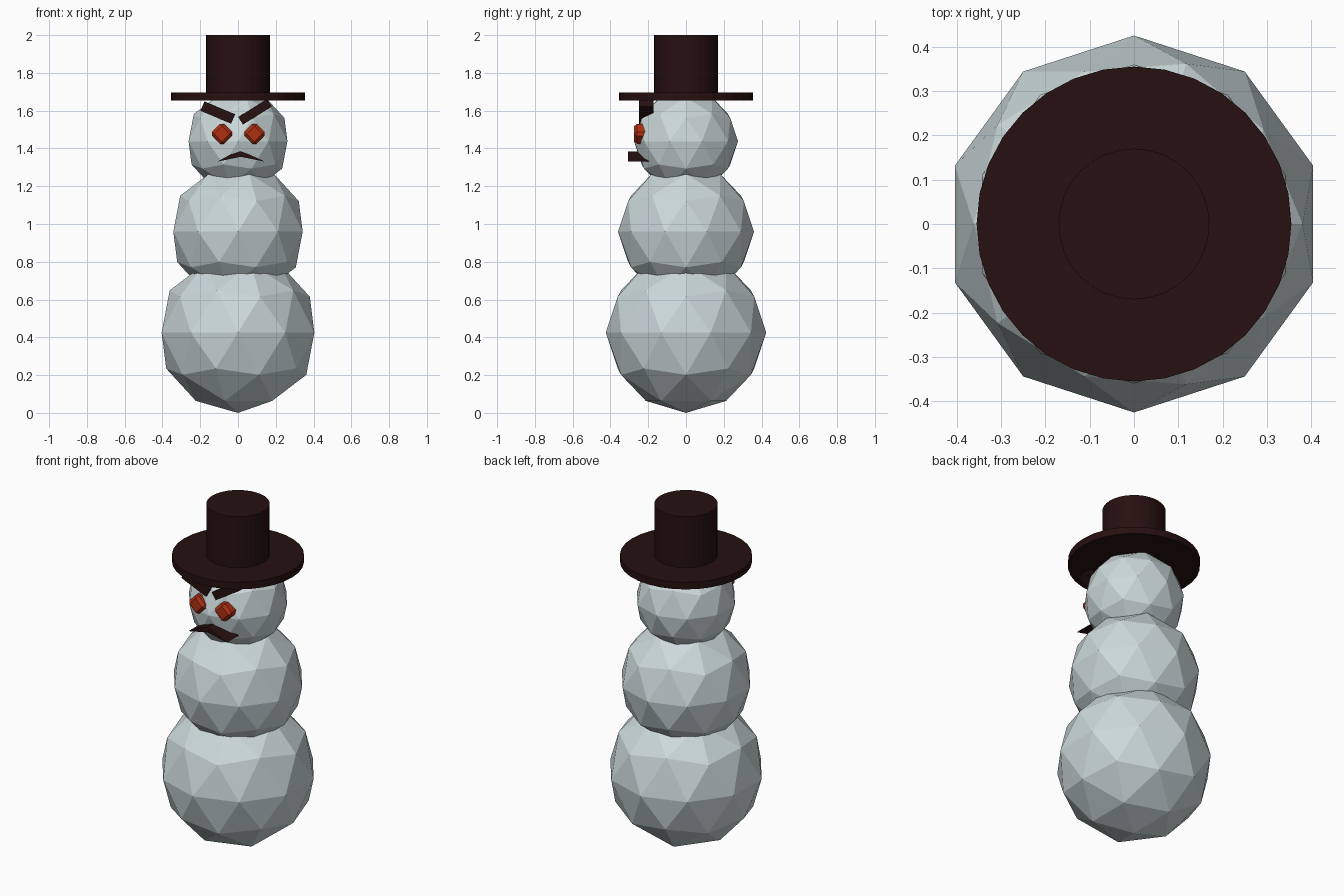
import bpy, bmesh
from math import radians

cube = bpy.data.objects.get("Cube")
if cube:
    bpy.data.objects.remove(cube, do_unlink=True)


def material(name, rgb):
    m = bpy.data.materials.new(name)
    m.use_nodes = True
    m.diffuse_color = (*rgb, 1)
    m.node_tree.nodes["Principled BSDF"].inputs["Base Color"].default_value = (*rgb, 1)
    return m


SNOW = material("pale snow", (0.60, 0.69, 0.70))
DARK = material("dark brown", (0.02, 0.005, 0.005))
ORANGE = material("burnt orange", (0.42, 0.03, 0.006))


def finish(name, mat):
    ob = bpy.context.object
    ob.name = name
    ob.data.name = name
    ob.data.materials.append(mat)
    return ob


def snowball(name, radius, z):
    bpy.ops.mesh.primitive_ico_sphere_add(subdivisions=2, radius=radius, location=(0, 0, z))
    return finish(name, SNOW)


def disc(name, radius, bottom, top):
    bpy.ops.mesh.primitive_cylinder_add(vertices=32, radius=radius, depth=top - bottom,
                                        location=(0, 0, (bottom + top) / 2))
    return finish(name, DARK)


def box(name, mat, location, size, tilt):
    bpy.ops.mesh.primitive_cube_add(size=1, location=location, rotation=(0, radians(tilt), 0))
    ob = finish(name, mat)
    ob.scale = size
    return ob


# Three stacked snowballs
snowball("lower_body", 0.425, 0.425)
snowball("upper_body", 0.36, 0.96)
snowball("head", 0.275, 1.438)

# Top hat
disc("hat_brim", 0.355, 1.655, 1.697)
disc("hat_crown", 0.17, 1.66, 2.0)

# Eyes: chamfered blocks standing on a corner
for side, x in (("left", 0.087), ("right", -0.085)):
    eye = box(side + "_eye", ORANGE, (x, -0.235, 1.477), (0.09, 0.08, 0.09), 45)
    bpy.ops.object.transform_apply(location=False, rotation=False, scale=True)
    bevel = eye.modifiers.new("chamfer", 'BEVEL')
    bevel.width = 0.016
    bevel.segments = 1

# Slanted angry eyebrows
box("left_eyebrow", DARK, (0.09, -0.21, 1.594), (0.18, 0.075, 0.047), -32)
box("right_eyebrow", DARK, (-0.107, -0.21, 1.59), (0.176, 0.075, 0.054), 23)

# Frowning mouth: a bent sliver extruded backwards
outline = [(-0.11, 1.33), (0.014, 1.356), (0.143, 1.33), (0.06, 1.368),
           (0.014, 1.385), (-0.04, 1.368)]
bm = bmesh.new()
face = bm.faces.new([bm.verts.new((x, -0.307, z)) for x, z in outline])
back = bmesh.ops.extrude_face_region(bm, geom=[face])["geom"]
bmesh.ops.translate(bm, vec=(0, 0.11, 0),
                    verts=[v for v in back if isinstance(v, bmesh.types.BMVert)])
bmesh.ops.recalc_face_normals(bm, faces=bm.faces)
mesh = bpy.data.meshes.new("mouth")
bm.to_mesh(mesh)
bm.free()
mesh.materials.append(DARK)
bpy.context.collection.objects.link(bpy.data.objects.new("mouth", mesh))
